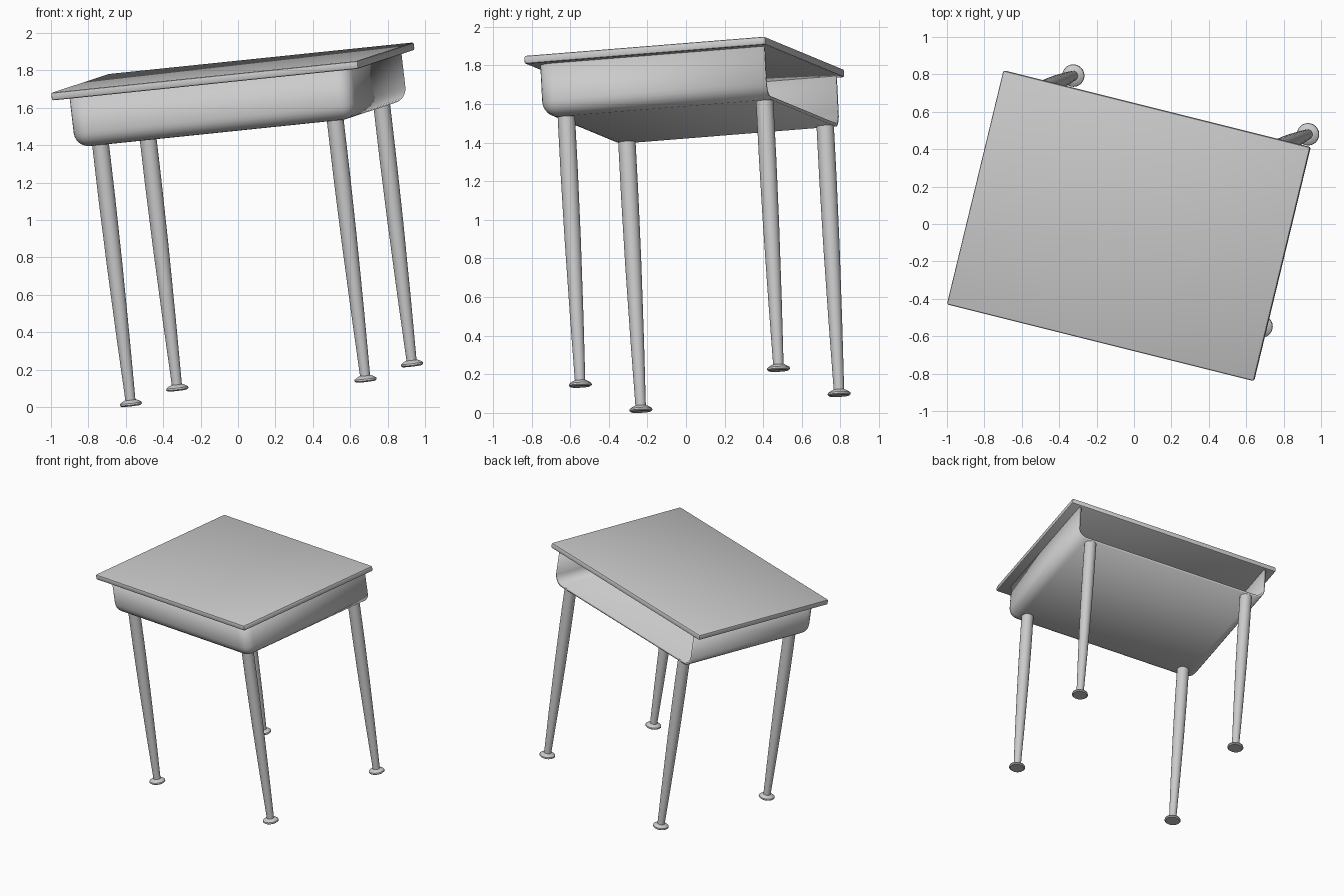
import bpy, bmesh, math
from mathutils import Matrix, Vector

cube = bpy.data.objects.get("Cube")
if cube:
    bpy.data.objects.remove(cube, do_unlink=True)

# One grey paint for the whole desk
grey = bpy.data.materials.new("desk_grey")
grey.use_nodes = True
grey.diffuse_color = (0.6, 0.6, 0.6, 1)
grey.node_tree.nodes["Principled BSDF"].inputs["Base Color"].default_value = (0.6, 0.6, 0.6, 1)

# The desk leans: its own width, depth and up axes, origin at the middle of the writing surface
width_axis = Vector((1.64, -0.41, 0.17)).normalized()
up_axis = width_axis.cross(Vector((0.30, 1.25, 0.10))).normalized()
depth_axis = up_axis.cross(width_axis)
LEAN = Matrix((width_axis, depth_axis, up_axis)).transposed().to_4x4()
LEAN.translation = (-0.03, -0.01, 1.815)


def finish(name, bm, angle=35):
    bmesh.ops.recalc_face_normals(bm, faces=bm.faces)
    mesh = bpy.data.meshes.new(name)
    bm.to_mesh(mesh)
    bm.free()
    mesh.materials.append(grey)
    ob = bpy.data.objects.new(name, mesh)
    bpy.context.collection.objects.link(ob)
    ob.matrix_world = LEAN
    bpy.ops.object.select_all(action='DESELECT')
    ob.select_set(True)
    bpy.context.view_layer.objects.active = ob
    bpy.ops.object.shade_smooth_by_angle(angle=math.radians(angle))
    return ob


def box(lo, hi):
    bm = bmesh.new()
    bmesh.ops.create_cube(bm, size=1)
    lo, hi = Vector(lo), Vector(hi)
    for v in bm.verts:
        v.co = Vector(((lo[i] + hi[i]) / 2 + v.co[i] * (hi[i] - lo[i]) for i in range(3)))
    return bm


def lathe(name, profile, x, y, sides=24):
    bm = bmesh.new()
    verts = [bm.verts.new((x + r, y, z)) for r, z in profile]
    edges = [bm.edges.new(pair) for pair in zip(verts, verts[1:])]
    bmesh.ops.spin(bm, geom=verts + edges, cent=(x, y, 0), axis=(0, 0, 1),
                   angle=math.tau, steps=sides)
    bmesh.ops.remove_doubles(bm, verts=bm.verts, dist=0.0001)
    return finish(name, bm)


# Writing surface with softened edges
bm = box((-0.85, -0.645, -0.042), (0.85, 0.645, 0))
bmesh.ops.bevel(bm, geom=bm.edges[:], offset=0.01, segments=2, profile=0.5, affect='EDGES')
finish("desk_top", bm)

# Book bin: rounded tray, open at the back and under the top
FRONT, BACK, FLOOR, RIM = -0.594, 0.62, -0.312, -0.04
bm = box((-0.78, FRONT, FLOOR), (0.78, BACK, RIM))
open_faces = [f for f in bm.faces if f.normal.z > 0.9 or f.normal.y > 0.9]
bmesh.ops.delete(bm, geom=open_faces, context='FACES')
folds = [e for e in bm.edges if len(e.link_faces) == 2]
bmesh.ops.bevel(bm, geom=folds, offset=0.08, segments=6, profile=0.5, affect='EDGES')
bin_ob = finish("book_bin", bm)
# Make sure the shell thickens towards the inside
floor = min(bin_ob.data.polygons, key=lambda p: p.center.z)
shell = bin_ob.modifiers.new("sheet_thickness", 'SOLIDIFY')
shell.thickness = 0.018
shell.offset = -1 if floor.normal.z < 0 else 1

# Four tapered legs, each on a domed glide
LEG = [(0, -1.69), (0.027, -1.69), (0.035, -1.35), (0.042, -0.95), (0.045, -0.6),
       (0.045, -0.297), (0, -0.297)]
GLIDE = [(0, -1.72), (0.052, -1.72), (0.06, -1.713), (0.058, -1.704),
         (0.045, -1.695), (0.03, -1.688), (0, -1.688)]
for side, x in (("right", -0.65), ("left", 0.65)):
    for end, y in (("front", -0.484), ("back", 0.576)):
        lathe(f"{end}_{side}_leg", LEG, x, y)
        lathe(f"{end}_{side}_glide", GLIDE, x, y)
